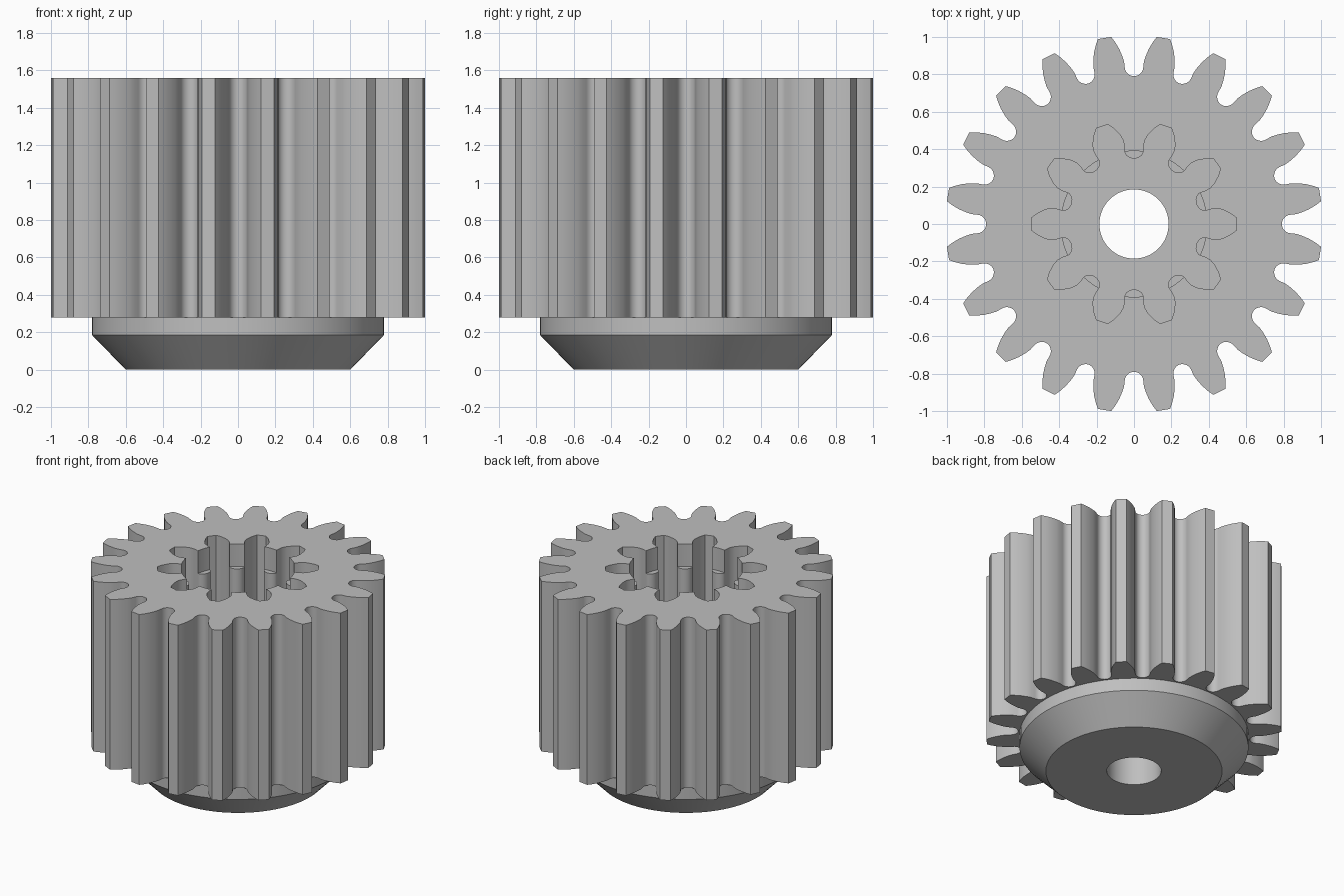
import bpy
import bmesh
from math import sin, cos, radians, pi

if "Cube" in bpy.data.objects:
    bpy.data.objects.remove(bpy.data.objects["Cube"], do_unlink=True)

GEAR_BASE, GEAR_TOP, LEDGE = 0.28, 1.56, 1.39
BORE = 0.39


def toothed_profile(count, offset, root, neck, neck_angle, flank):
    """Closed outline: a rounded root, then flanks rising to each tip."""
    steps = 6
    half = [(neck - (neck - root) * cos(i / steps * pi / 2),
             neck_angle * sin(i / steps * pi / 2)) for i in range(steps + 1)]
    half += flank
    groove = [(r, -a) for r, a in reversed(half[1:])] + half
    return [(r, radians(offset + k * 360 / count + a))
            for k in range(count) for r, a in groove]


def circle(radius, segments=72):
    return [(radius, 2 * pi * i / segments) for i in range(segments)]


bm = bmesh.new()


def ring(polar, z):
    return [bm.verts.new((r * cos(a), r * sin(a), z)) for r, a in polar]


def bridge(lower, upper):
    n = len(lower)
    for i in range(n):
        j = (i + 1) % n
        bm.faces.new((lower[i], lower[j], upper[j], upper[i]))


def cap(outer, inner):
    """Flat face between two closed outlines."""
    edges = []
    for loop in (outer, inner):
        for a, b in zip(loop, loop[1:] + loop[:1]):
            edges.append(bm.edges.get((a, b)) or bm.edges.new((a, b)))
    bmesh.ops.triangle_fill(bm, edges=edges, use_beauty=True, normal=(0, 0, 1))


# Outer teeth
outer = toothed_profile(20, 0, 0.79, 0.84, 3.4, [
    (0.87, 3.5), (0.90, 4.0), (0.94, 4.85), (0.98, 6.0), (1.0075, 6.95)])
teeth_low, teeth_high = ring(outer, GEAR_BASE), ring(outer, GEAR_TOP)
bridge(teeth_low, teeth_high)

# Splined pocket, opened up by a shallow round bore at the top
pocket = toothed_profile(10, 18, 0.35, 0.39, 7.5, [
    (0.42, 7.1), (0.45, 7.3), (0.48, 8.8), (0.52, 11.8), (0.55, 14.7)])
bored = [(max(r, BORE), a) for r, a in pocket]
pocket_rings = [ring(pocket, GEAR_BASE), ring(pocket, LEDGE),
                ring(bored, LEDGE), ring(bored, GEAR_TOP)]
for low, high in zip(pocket_rings, pocket_rings[1:]):
    bridge(low, high)

# Chamfered hub and through hole
hub = [ring(circle(r), z) for r, z in
       ((0.185, GEAR_BASE), (0.185, 0), (0.6, 0), (0.78, 0.185), (0.78, GEAR_BASE))]
for low, high in zip(hub, hub[1:]):
    bridge(low, high)

# Flat end faces
cap(teeth_high, pocket_rings[-1])
cap(teeth_low, hub[-1])
cap(pocket_rings[0], hub[0])

bmesh.ops.remove_doubles(bm, verts=bm.verts[:], dist=1e-5)
bmesh.ops.recalc_face_normals(bm, faces=bm.faces[:])
mesh = bpy.data.meshes.new("pinion_gear")
bm.to_mesh(mesh)
bm.free()

gear = bpy.data.objects.new("pinion_gear", mesh)
bpy.context.collection.objects.link(gear)

# Material
grey = bpy.data.materials.new("plain_grey")
grey.use_nodes = True
color = (0.52, 0.52, 0.52, 1)
grey.diffuse_color = color
for node in grey.node_tree.nodes:
    if node.type == "BSDF_PRINCIPLED":
        node.inputs["Base Color"].default_value = color
mesh.materials.append(grey)

bpy.ops.object.select_all(action="DESELECT")
gear.select_set(True)
bpy.context.view_layer.objects.active = gear
bpy.ops.object.shade_smooth_by_angle(angle=radians(35))
